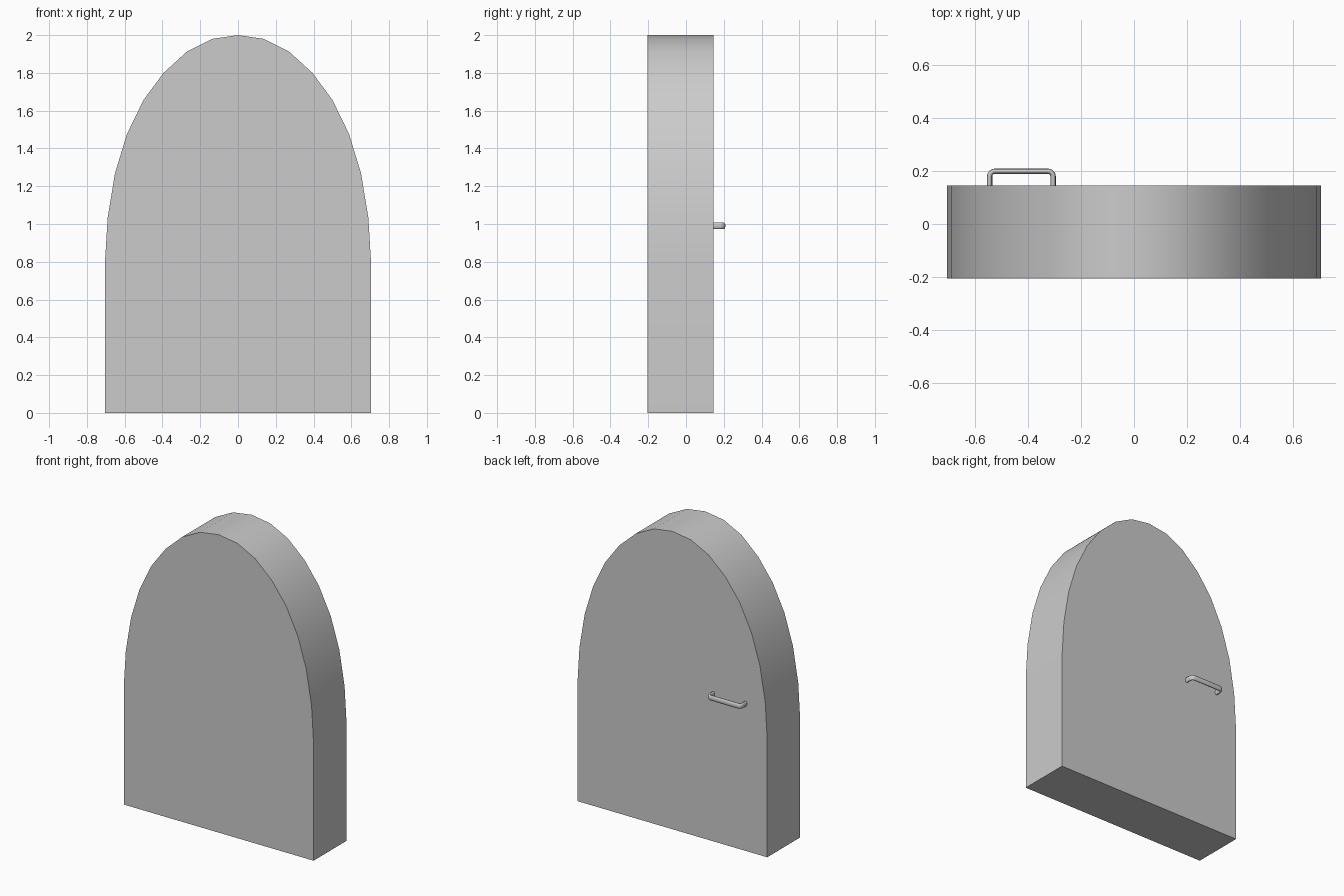
import bpy, bmesh, math

if "Cube" in bpy.data.objects:
    bpy.data.objects.remove(bpy.data.objects["Cube"])

# Door slab: arched profile (right half, top to bottom), mirrored and extruded
half = [(0.137, 1.98), (0.27, 1.913), (0.394, 1.80), (0.50, 1.657),
        (0.588, 1.476), (0.651, 1.27), (0.69, 1.035), (0.705, 0.785), (0.705, 0.0)]
outline = [(0, 2.0)] + half + [(-x, z) for x, z in reversed(half)]
Y_FRONT, Y_BACK = -0.205, 0.145

bm = bmesh.new()
face = bm.faces.new([bm.verts.new((x, Y_FRONT, z)) for x, z in outline])
ext = bmesh.ops.extrude_face_region(bm, geom=[face])
verts = [v for v in ext["geom"] if isinstance(v, bmesh.types.BMVert)]
bmesh.ops.translate(bm, verts=verts, vec=(0, Y_BACK - Y_FRONT, 0))
bmesh.ops.recalc_face_normals(bm, faces=bm.faces)
mesh = bpy.data.meshes.new("door_slab")
bm.to_mesh(mesh)
bm.free()
door = bpy.data.objects.new("door_slab", mesh)
bpy.context.collection.objects.link(door)


def arc(cx, cy, r, a0, a1, n=5):
    return [(cx + r * math.cos(math.radians(a0 + (a1 - a0) * i / n)),
             cy + r * math.sin(math.radians(a0 + (a1 - a0) * i / n))) for i in range(n + 1)]


# Handle: U-shaped pull on the back, an oval tube along a rounded path
XL, XR, YO, R = -0.545, -0.305, 0.199, 0.02
path = [(XL, Y_BACK)] + arc(XL + R, YO - R, R, 180, 90)
path += arc(XR - R, YO - R, R, 90, 0) + [(XR, Y_BACK)]
curve = bpy.data.curves.new("handle", "CURVE")
curve.dimensions = "3D"
curve.bevel_depth = 0.01
curve.bevel_resolution = 3
curve.use_fill_caps = True
spline = curve.splines.new("POLY")
spline.points.add(len(path) - 1)
for p, (x, y) in zip(spline.points, path):
    p.co = (x, y, 0, 1)
handle = bpy.data.objects.new("handle", curve)
handle.location.z = 0.99
handle.scale.z = 1.8
bpy.context.collection.objects.link(handle)

# Convert the tube to mesh, then smooth shading with sharp edges kept
bpy.ops.object.select_all(action="DESELECT")
handle.select_set(True)
bpy.context.view_layer.objects.active = handle
bpy.ops.object.convert(target="MESH")
for ob in (door, bpy.context.view_layer.objects.active):
    bpy.ops.object.select_all(action="DESELECT")
    ob.select_set(True)
    bpy.context.view_layer.objects.active = ob
    bpy.ops.object.shade_smooth_by_angle(angle=math.radians(40))
